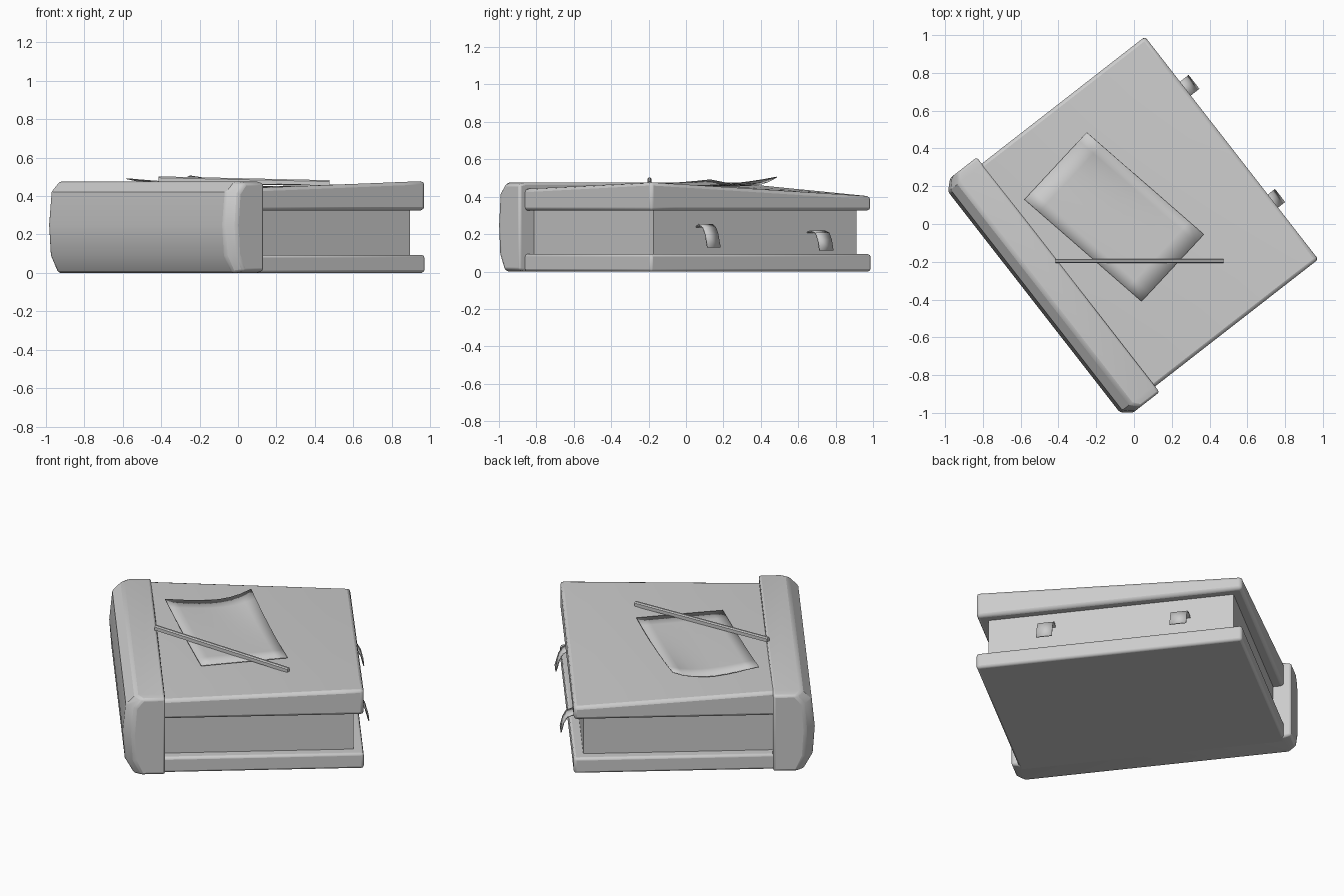
import bpy, bmesh, math
from mathutils import Matrix, Vector

if "Cube" in bpy.data.objects:
    bpy.data.objects.remove(bpy.data.objects["Cube"])

TURN = Matrix.Rotation(math.radians(37.9), 4, 'Z')   # the book lies turned on the table


def make(name, verts, faces, turn=True, bevel=0.0, thick=0.0):
    me = bpy.data.meshes.new(name)
    me.from_pydata([Vector(v) for v in verts], [], faces)
    if turn:
        me.transform(TURN)
    bm = bmesh.new()
    bm.from_mesh(me)
    bmesh.ops.recalc_face_normals(bm, faces=bm.faces)
    bm.to_mesh(me)
    bm.free()
    ob = bpy.data.objects.new(name, me)
    bpy.context.collection.objects.link(ob)
    if thick:
        m = ob.modifiers.new("thickness", 'SOLIDIFY')
        m.thickness = thick
        m.offset = 0
    if bevel:
        m = ob.modifiers.new("soft_edges", 'BEVEL')
        m.width = bevel
        m.segments = 2
        m.limit_method = 'ANGLE'
        m.angle_limit = math.radians(40)
    bpy.ops.object.select_all(action='DESELECT')
    ob.select_set(True)
    bpy.context.view_layer.objects.active = ob
    bpy.ops.object.shade_smooth_by_angle(angle=math.radians(35))
    return ob


def loft(name, rings, **kw):
    n = len(rings[0])
    verts = [p for r in rings for p in r]
    faces = [(k * n + i, k * n + (i + 1) % n, (k + 1) * n + (i + 1) % n, (k + 1) * n + i)
             for k in range(len(rings) - 1) for i in range(n)]
    faces += [tuple(range(n)), tuple(range((len(rings) - 1) * n, len(rings) * n))]
    return make(name, verts, faces, **kw)


def sheet(name, rows, **kw):
    n = len(rows[0])
    faces = [(j * n + i, j * n + i + 1, (j + 1) * n + i + 1, (j + 1) * n + i)
             for j in range(len(rows) - 1) for i in range(n - 1)]
    return make(name, [p for r in rows for p in r], faces, **kw)


def block(name, x0, x1, y, z0, z1, bevel=0.0):
    ring = [(x0, z0), (x1, z0), (x1, z1), (x0, z1)]
    return loft(name, [[(x, s, z) for x, z in ring] for s in (-y, y)], bevel=bevel)


def cover_z(x, y):
    # warped height of the top cover
    fx, fy = (x + 0.44) / 1.094, (y + 0.745) / 1.49
    front = 0.442 + 0.036 * fx
    back = 0.47 - 0.068 * fx
    return front + (back - front) * fy


# page block and flat lower cover
block("pages", -0.50, 0.60, 0.688, 0.05, 0.36)
block("bottom_cover", -0.50, 0.655, 0.747, 0.0, 0.093, bevel=0.014)

# padded, warped upper cover
N = 8
rings = []
for j in range(N + 1):
    y = -0.747 + 1.494 * j / N
    top = [(-0.50 + 1.155 * i / N) for i in range(N + 1)]
    rings.append([(x, y, cover_z(x, y)) for x in top] + [(0.655, y, 0.325), (-0.50, y, 0.325)])
loft("top_cover", rings, bevel=0.018)

# rounded spine with tapered ends
prof = [(-0.44, 0.0), (-0.61, 0.0), (-0.66, 0.09), (-0.672, 0.25),
        (-0.655, 0.42), (-0.60, 0.475), (-0.44, 0.475)]
rings = []
for y, sx, sz in ((-0.785, 0.77, 0.96), (-0.74, 1, 1), (0.74, 1, 1), (0.79, 0.77, 0.96)):
    rings.append([(-0.44 + (x + 0.44) * sx, y, 0.2375 + (z - 0.2375) * sz) for x, z in prof])
loft("spine", rings, bevel=0.012)

# loose sheet of paper, curling up at the far end
a, b, c = Vector((0.04, -0.41)), Vector((0.37, -0.055)), Vector((-0.58, 0.13))
rows = []
for j in range(9):
    s = j / 8
    row = []
    for i in range(9):
        t = i / 8
        p = a + (b - a) * t + (c - a) * s
        q = TURN.inverted() @ Vector((p.x, p.y, 0))
        lift = s * s * (2 * t - 1) ** 2 * (0.02 + 0.037 * t)
        row.append((p.x, p.y, cover_z(q.x, q.y) + 0.008 + lift))
    rows.append(row)
sheet("paper", rows, turn=False, thick=0.005)

# pen lying on the paper
sec = [(-0.011, -0.014), (0.011, -0.014), (0.011, 0.006), (0.005, 0.013), (-0.005, 0.013), (-0.011, 0.006)]
loft("pen", [[(x, -0.195 + dy, z + dz) for dy, dz in sec]
             for x, z in ((-0.415, 0.489), (0.475, 0.469))], turn=False)

# page marker tabs drooping from the fore edge
for name, y0, y1, path in (
        ("upper_marker", 0.352, 0.445, [(0.59, 0.205), (0.635, 0.217), (0.675, 0.205), (0.695, 0.17), (0.71, 0.112)]),
        ("lower_marker", -0.40, -0.312, [(0.59, 0.235), (0.63, 0.252), (0.66, 0.235), (0.68, 0.20), (0.70, 0.128)])):
    sheet(name, [[(x, y, z) for x, z in path] for y in (y0, y1)], thick=0.006)
